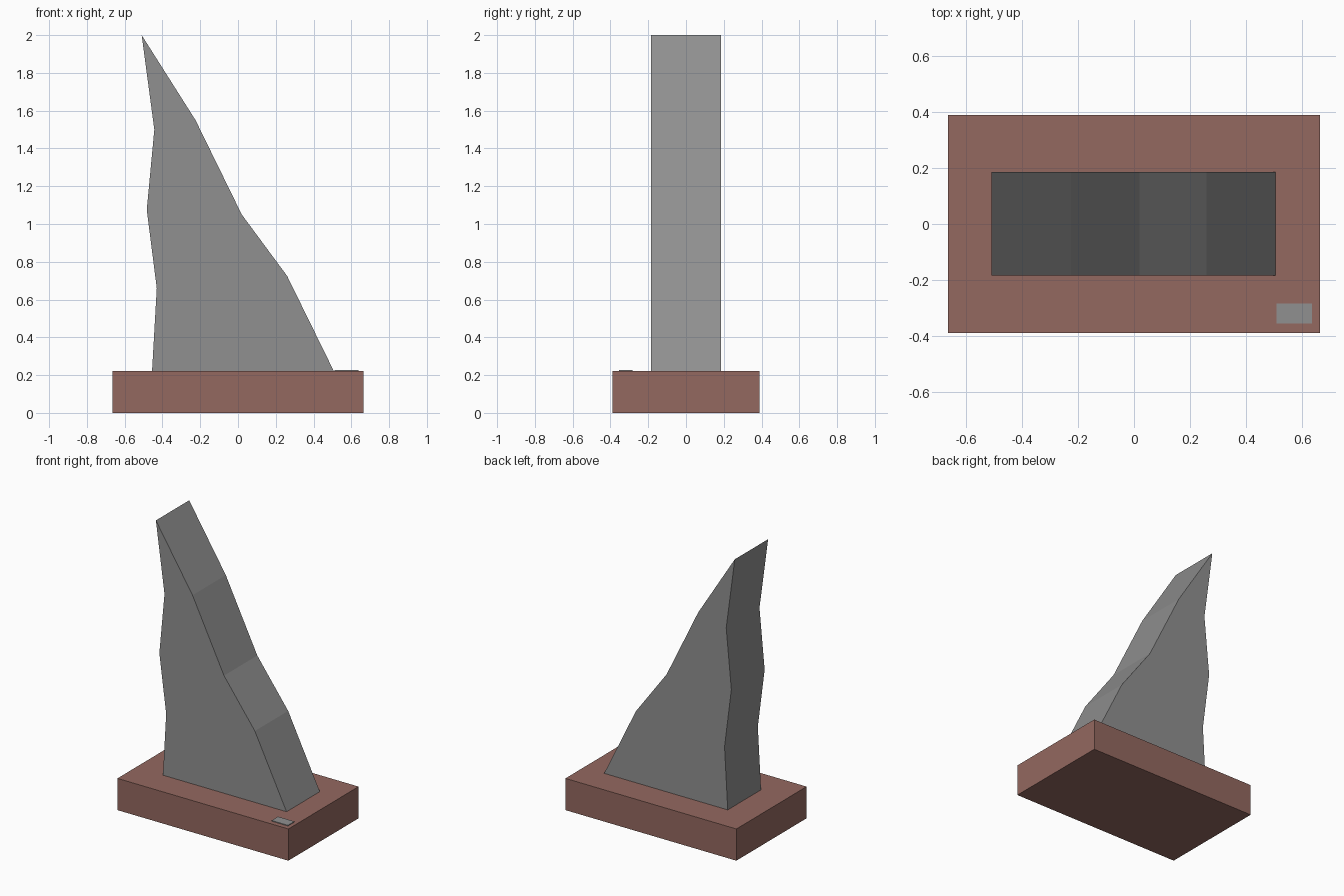
import bpy, bmesh

if "Cube" in bpy.data.objects:
    bpy.data.objects.remove(bpy.data.objects["Cube"])


def material(name, rgb):
    m = bpy.data.materials.new(name)
    m.diffuse_color = (*rgb, 1.0)
    m.use_nodes = True
    m.node_tree.nodes["Principled BSDF"].inputs["Base Color"].default_value = m.diffuse_color
    return m


def extrude_y(name, profile, y0, y1, mat):
    """Solid made by sweeping an x-z outline from y0 to y1."""
    bm = bmesh.new()
    face = bm.faces.new([bm.verts.new((x, y0, z)) for x, z in profile])
    new = bmesh.ops.extrude_face_region(bm, geom=[face], use_keep_orig=True)
    moved = [v for v in new["geom"] if isinstance(v, bmesh.types.BMVert)]
    bmesh.ops.translate(bm, verts=moved, vec=(0, y1 - y0, 0))
    bmesh.ops.recalc_face_normals(bm, faces=bm.faces[:])
    me = bpy.data.meshes.new(name)
    bm.to_mesh(me)
    bm.free()
    me.materials.append(mat)
    ob = bpy.data.objects.new(name, me)
    bpy.context.collection.objects.link(ob)
    return ob


def rect(x0, x1, z0, z1):
    return [(x0, z0), (x1, z0), (x1, z1), (x0, z1)]


stone = material("grey stone", (0.28, 0.28, 0.28))
brick = material("brown red base", (0.295, 0.14, 0.117))

# Plinth
extrude_y("plinth", rect(-0.665, 0.665, 0, 0.223), -0.39, 0.39, brick)

# Jagged leaning slab
slab = [(-0.455, 0.222), (0.507, 0.222), (0.26, 0.725), (0.02, 1.05),
        (-0.225, 1.55), (-0.51, 2.0), (-0.443, 1.5), (-0.483, 1.075),
        (-0.43, 0.66)]
extrude_y("slab", slab, -0.184, 0.186, stone)

# Small plate on the front right corner
extrude_y("plate", rect(0.51, 0.637, 0.22, 0.228), -0.355, -0.284, stone)
